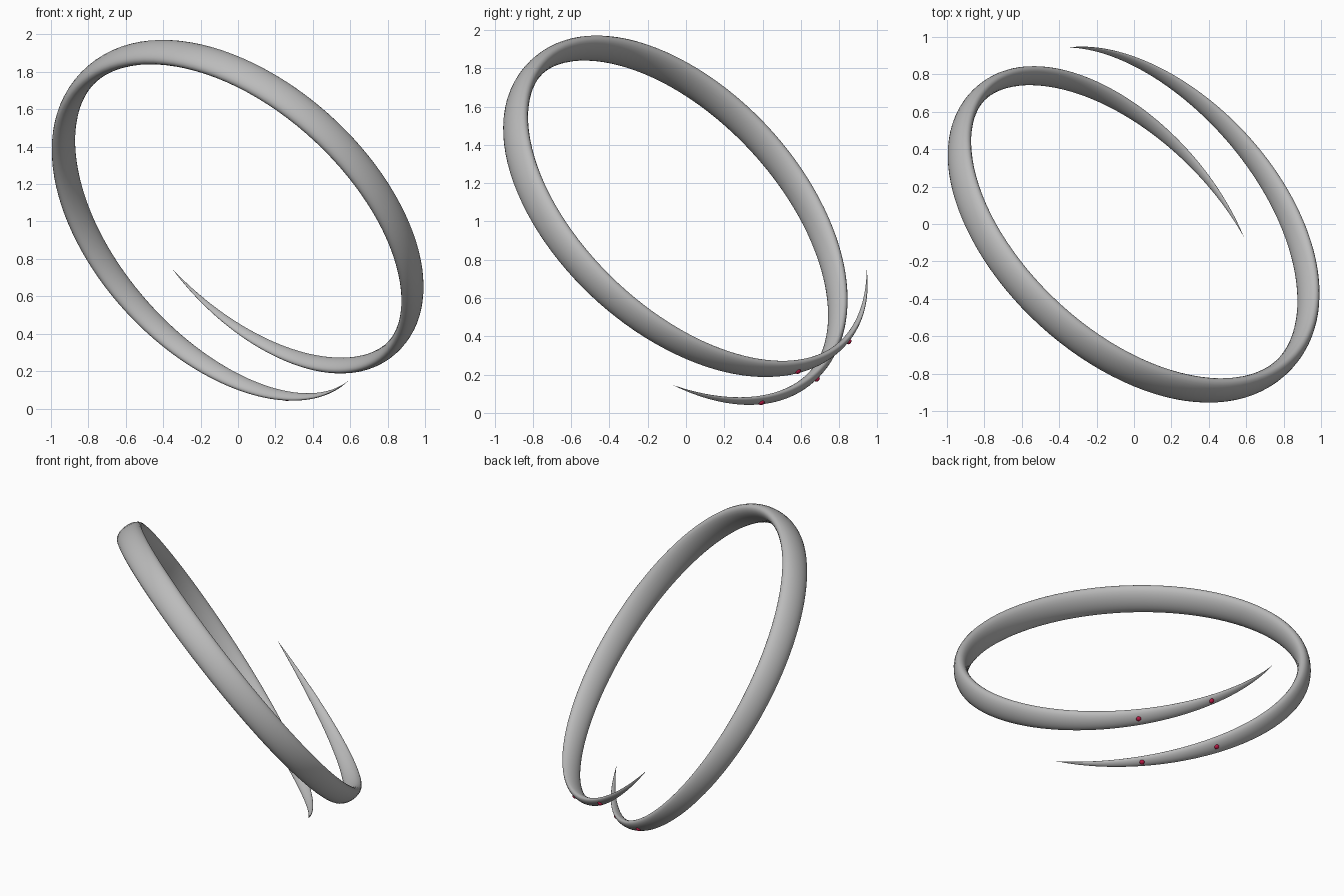
import bpy, bmesh, math
from mathutils import Vector, Matrix

cube = bpy.data.objects.get("Cube")
if cube:
    bpy.data.objects.remove(cube)

# Spiral frame: tilted axis, middle of the band, and the direction of travel
CENTRE = Vector((-0.005, -0.02, 1.025))
AXIS = Vector((1, 1, 1)).normalized()
MID = Vector((-0.164, -0.612, 0.774)).normalized()
SIDE = AXIS.cross(MID)
END = math.radians(224.4)
INNER = 1.043      # constant inner radius
THICK = 0.094      # radial thickness at the middle
WIDTH = 0.184      # width along the axis at the middle
RISE = 0.195       # axial shift at each tip


def material(name, colour):
    mat = bpy.data.materials.new(name)
    mat.use_nodes = True
    mat.diffuse_color = colour
    bsdf = mat.node_tree.nodes["Principled BSDF"]
    bsdf.inputs["Base Color"].default_value = colour
    return mat


def outward(t):
    return MID * math.cos(t) + SIDE * math.sin(t)


def taper(t):
    return 1 - abs(t / END) ** 3


def spiral(t, radius, shift=0):
    return CENTRE + outward(t) * radius + AXIS * (RISE * t / END + shift)


def finish(name, bm, mat):
    bmesh.ops.recalc_face_normals(bm, faces=bm.faces)
    mesh = bpy.data.meshes.new(name)
    bm.to_mesh(mesh)
    bm.free()
    mesh.materials.append(mat)
    obj = bpy.data.objects.new(name, mesh)
    bpy.context.collection.objects.link(obj)
    bpy.ops.object.select_all(action='DESELECT')
    obj.select_set(True)
    bpy.context.view_layer.objects.active = obj
    bpy.ops.object.shade_smooth_by_angle(angle=math.radians(40))


metal = material("grey metal", (0.5, 0.5, 0.5, 1))
red = material("red stone", (0.5, 0.01, 0.06, 1))

# Band: oval section swept along the spiral, thinning to a point at both tips
STEPS, SIDES = 200, 24
bm = bmesh.new()
rings = []
for i in range(1, STEPS):
    t = END * math.sin(math.pi * (i / STEPS - 0.5))
    s = taper(t)
    ring = []
    for j in range(SIDES):
        a = math.tau * j / SIDES
        radius = INNER + THICK * s * (1 + math.cos(a)) / 2
        ring.append(bm.verts.new(spiral(t, radius, WIDTH / 2 * s * math.sin(a))))
    rings.append(ring)
for r0, r1 in zip(rings, rings[1:]):
    for j in range(SIDES):
        k = (j + 1) % SIDES
        bm.faces.new((r0[j], r0[k], r1[k], r1[j]))
for ring, t in ((rings[0], -END), (rings[-1], END)):
    tip = bm.verts.new(spiral(t, INNER))
    for j in range(SIDES):
        bm.faces.new((ring[j], ring[(j + 1) % SIDES], tip))
finish("spiral_band", bm, metal)

# Stones: small domes set in the outer face near each tip
for side, label in ((-1, "lower"), (1, "upper")):
    for number, degrees in enumerate((167, 193), 1):
        t = side * math.radians(degrees)
        out = outward(t)
        along = AXIS.cross(out)
        turn = Matrix((along, AXIS, out)).transposed().to_4x4()
        place = Matrix.Translation(spiral(t, INNER + THICK * taper(t)))
        bm = bmesh.new()
        bmesh.ops.create_uvsphere(bm, u_segments=16, v_segments=10, radius=0.016,
                                  matrix=place @ turn @ Matrix.Diagonal((1, 1, 0.75, 1)))
        finish(f"{label}_stone_{number}", bm, red)
